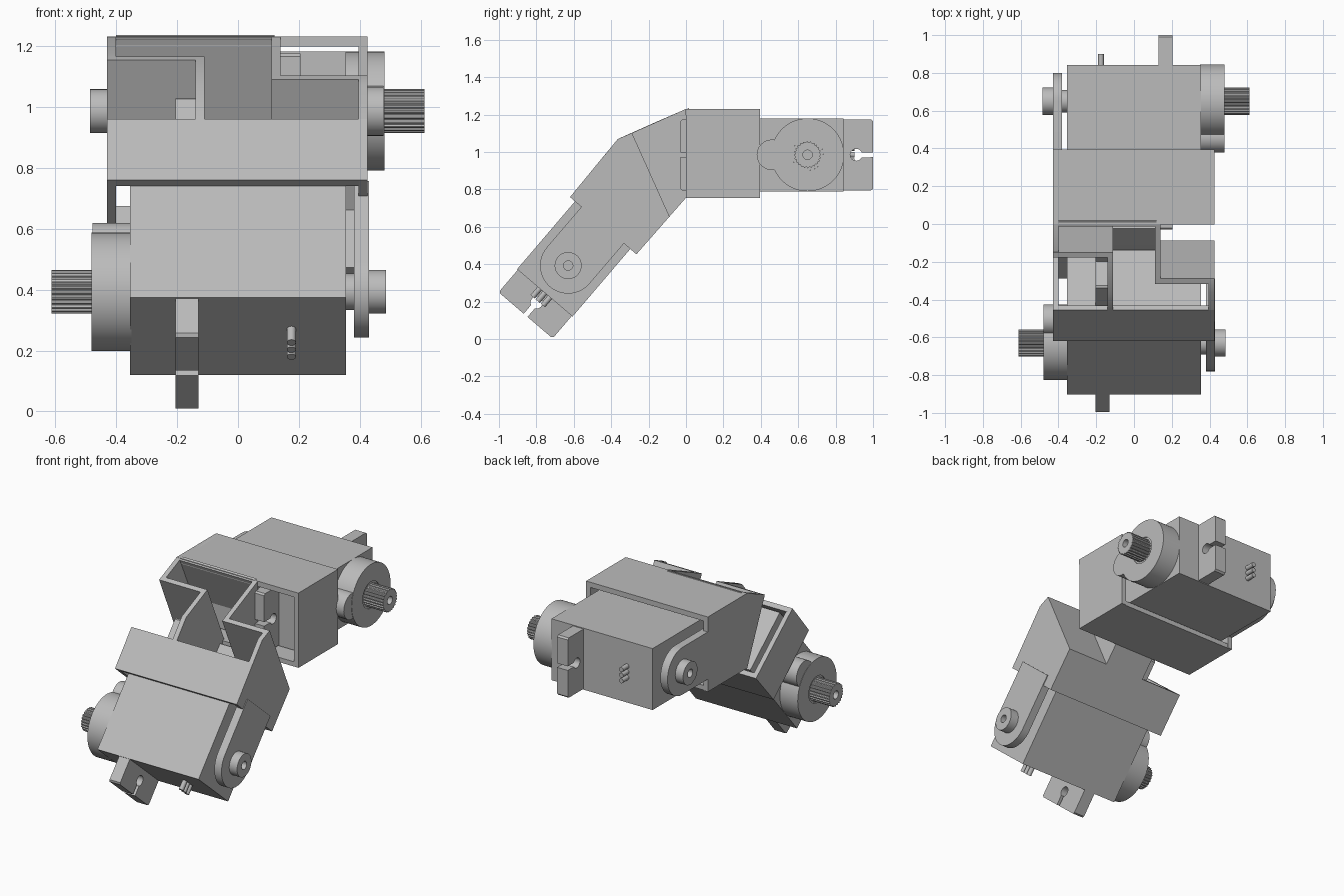
import bpy, bmesh
from math import sin, cos, pi, radians
from mathutils import Matrix, Vector

if "Cube" in bpy.data.objects:
    bpy.data.objects.remove(bpy.data.objects["Cube"])

grey = bpy.data.materials.new("matte grey")
grey.use_nodes = True
grey.diffuse_color = (0.5, 0.5, 0.5, 1)
grey.node_tree.nodes["Principled BSDF"].inputs["Base Color"].default_value = (0.5, 0.5, 0.5, 1)

made = []


def finish(name, bm, frame):
    bmesh.ops.transform(bm, matrix=frame, verts=bm.verts)
    bmesh.ops.recalc_face_normals(bm, faces=bm.faces)
    mesh = bpy.data.meshes.new(name)
    bm.to_mesh(mesh)
    bm.free()
    mesh.materials.append(grey)
    obj = bpy.data.objects.new(name, mesh)
    bpy.context.collection.objects.link(obj)
    made.append(obj)


def prism(name, x0, x1, outline, frame=Matrix()):
    """Extrude a side outline of (y, z) points from x0 to x1."""
    bm = bmesh.new()
    face = bm.faces.new([bm.verts.new((x0, y, z)) for y, z in outline])
    moved = bmesh.ops.extrude_face_region(bm, geom=[face])["geom"]
    verts = [v for v in moved if isinstance(v, bmesh.types.BMVert)]
    bmesh.ops.translate(bm, verts=verts, vec=(x1 - x0, 0, 0))
    finish(name, bm, frame)


def rect(y0, y1, z0, z1):
    return [(y0, z0), (y1, z0), (y1, z1), (y0, z1)]


def slab(p, q, t):
    """Outline of a wall from p to q with its thickness on the left of the path."""
    a, b = Vector(p), Vector(q)
    d = (b - a).normalized() * t
    n = Vector((-d.y, d.x))
    return [a, b, b + n, a + n]


def arc(cy, cz, r, start, end, n):
    steps = [radians(start + (end - start) * i / n) for i in range(n + 1)]
    return [(cy + r * cos(a), cz + r * sin(a)) for a in steps]


def tube(name, x0, x1, r_out, r_in, frame, cy, n=48, tooth=0.0):
    """Ring along x with a bore; tooth lowers every other pair of points."""
    bm = bmesh.new()
    rings = []
    for x, outer in ((x0, False), (x0, True), (x1, True), (x1, False)):
        ring = []
        for i in range(n):
            r = (r_out - (tooth if i % 4 > 1 else 0)) if outer else r_in
            a = 2 * pi * i / n
            ring.append(bm.verts.new((x, cy + r * cos(a), r * sin(a))))
        rings.append(ring)
    for k in range(4):
        a, b = rings[k], rings[(k + 1) % 4]
        for i in range(n):
            j = (i + 1) % n
            bm.faces.new((a[i], a[j], b[j], b[i]))
    finish(name, bm, frame)


def tab_outline(inner, end, hole):
    """Mounting ear with a keyhole slot open at its end."""
    s = 1 if end > inner else -1
    h, w = 0.19, 0.013
    key = [(hole + s * (y - hole), z) for y, z in arc(hole, 0, 0.032, 25, 335, 20)]
    return ([(inner, h), (end - s * 0.01, h), (end, h - 0.01), (end, w)] + key
            + [(end, -w), (end, 0.01 - h), (end - s * 0.01, -h), (inner, -h)])


SHAFT = 0.65


def motor(tag, frame):
    prism(tag + "_motor_body", -0.355, 0.355, rect(0.12, 0.842, -0.195, 0.195), frame)
    prism(tag + "_outer_tab", 0.13, 0.205, tab_outline(0.84, 1.0, 0.91), frame)
    prism(tag + "_inner_tab", 0.13, 0.205, tab_outline(0.122, -0.03, 0.06), frame)
    # Gear housing, small lobe and toothed shaft
    tube(tag + "_gear_housing", 0.35, 0.48, 0.195, 0.084, frame, SHAFT, 64)
    prism(tag + "_housing_lobe", 0.35, 0.478, arc(0.46, 0, 0.082, 0, 345, 23), frame)
    tube(tag + "_shaft_collar", 0.35, 0.475, 0.084, 0.025, frame, SHAFT)
    tube(tag + "_toothed_shaft", 0.46, 0.612, 0.072, 0.025, frame, SHAFT, 96, 0.006)
    # Idler side: bracket arm and pivot
    prism(tag + "_bracket_arm", -0.43, -0.38,
          [(0.3, -0.15)] + arc(SHAFT, 0, 0.15, -90, 90, 24) + [(0.3, 0.15)], frame)
    tube(tag + "_pivot_boss", -0.485, -0.43, 0.072, 0.025, frame, SHAFT)
    prism(tag + "_pivot_pin", -0.435, -0.35, arc(SHAFT, 0, 0.06, 0, 345, 23), frame)
    # Cable pins
    for i in (-1, 0, 1):
        bm = bmesh.new()
        m = Matrix.Translation((-0.175, 0.86, i * 0.036)) @ Matrix.Rotation(pi / 2, 4, 'X')
        bmesh.ops.create_cone(bm, cap_ends=True, segments=16, radius1=0.015,
                              radius2=0.015, depth=0.08, matrix=m)
        finish(tag + "_cable_pin", bm, frame)


TILT = radians(49.5)
C, S = cos(TILT), sin(TILT)
level = Matrix.Translation((0, 0, 0.985))
tilted = Matrix(((-1, 0, 0, 0), (0, -C, -S, -0.208), (0, -S, C, 0.887), (0, 0, 0, 1)))
motor("rear", level)
motor("front", tilted)

# Key points of the bent bracket, as (y, z)
L, R, T = -0.43, 0.425, 0.03
hinge, roof_edge, corner = (0, 0.755), (0, 1.23), (-0.364, 1.07)
mitre_top, cut_top = (-0.177, 1.153), (-0.289, 1.102)
front_lip, low_cut = (-0.455, 0.96), (-0.088, 0.655)
end_top, end_low = (-0.62, 0.759), (-0.265, 0.453)

# Rear sleeve
prism("rear_sleeve_roof", L, R, rect(-0.002, 0.395, 1.197, 1.23))
prism("rear_sleeve_floor", L, R, rect(0, 0.39, 0.755, 0.785))
prism("rear_sleeve_left_wall", R - T, R, rect(0, 0.395, 0.755, 1.23))
prism("rear_sleeve_right_wall", L, L + T,
      [(0.395, 1.23), roof_edge, mitre_top, hinge, (0.395, 0.755)])

# Tilted sleeve
prism("front_sleeve_top", L, R, slab(front_lip, end_top, T))
prism("front_sleeve_floor", L, R, slab(end_low, low_cut, T))
prism("front_sleeve_left_wall", R - T, R, [cut_top, corner, end_top, end_low, low_cut])
prism("front_sleeve_right_wall", L, L + T, [front_lip, end_top, end_low, low_cut])

# Joint between the sleeves
prism("joint_floor", -0.14, 0.14, slab(low_cut, hinge, T))
prism("joint_left_partition", 0.11, 0.14, [roof_edge, cut_top, low_cut, hinge])
prism("joint_right_partition", -0.14, -0.11,
      [mitre_top, corner, front_lip, low_cut, hinge])
prism("left_slant_plate", 0.11, R, slab(low_cut, cut_top, T))
prism("right_slant_plate", L, -0.11, slab(mitre_top, hinge, T))
prism("joint_back_plate", L + T, 0.12, slab((-0.012, 1.222), (0.19, 0.785), T))

# Smooth round parts, keep edges sharp
bpy.ops.object.select_all(action='DESELECT')
for obj in made:
    obj.select_set(True)
bpy.context.view_layer.objects.active = made[0]
bpy.ops.object.shade_smooth_by_angle(angle=radians(30))
